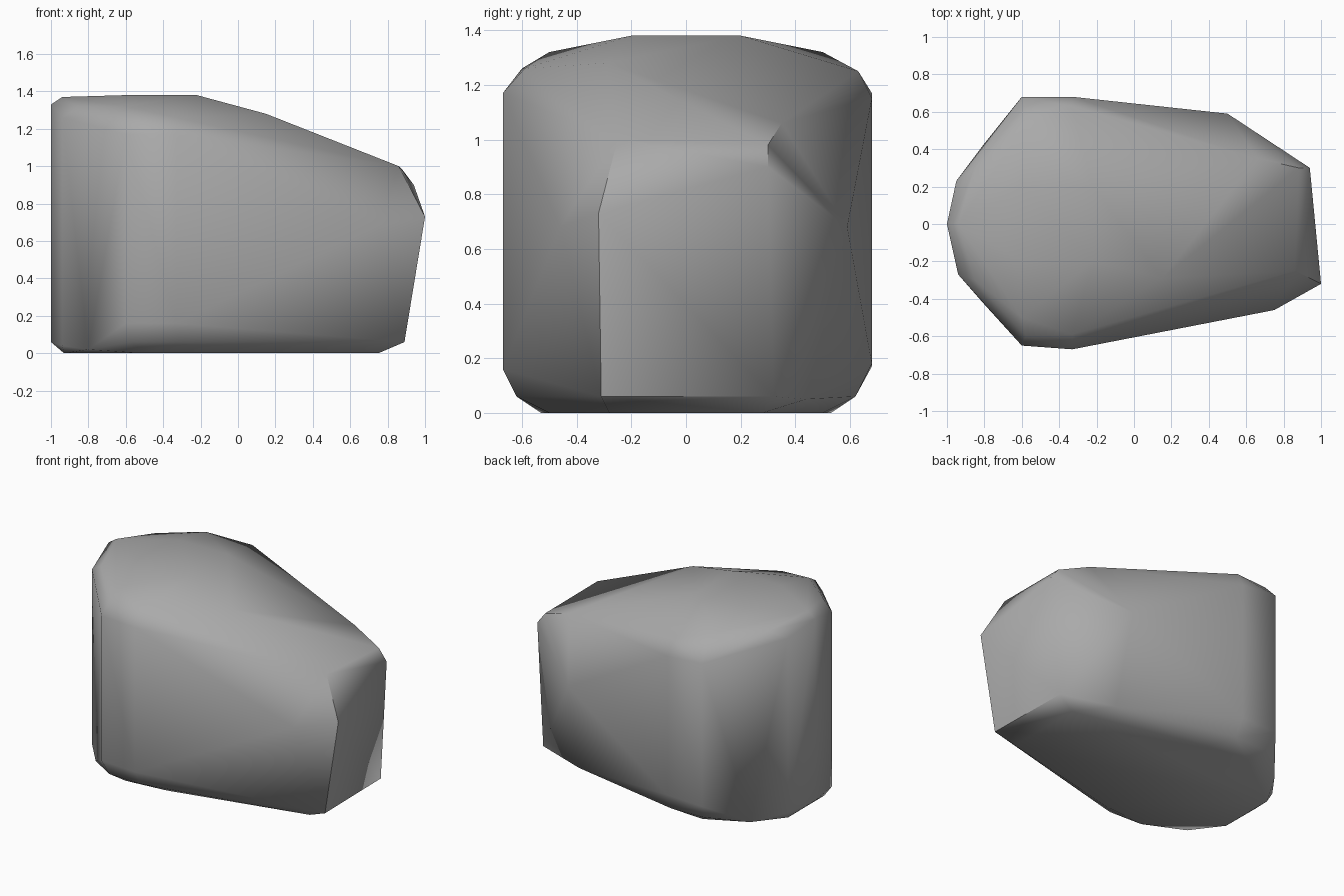
import bpy
import bmesh
import math

default_cube = bpy.data.objects.get("Cube")
if default_cube:
    bpy.data.objects.remove(default_cube, do_unlink=True)


def make_material(name, rgb):
    material = bpy.data.materials.new(name)
    material.use_nodes = True
    colour = (*rgb, 1.0)
    material.diffuse_color = colour
    material.node_tree.nodes["Principled BSDF"].inputs["Base Color"].default_value = colour
    return material


def mirrored(points):
    """Return the points together with their front-to-back reflections."""
    return points + [(x, -y, z) for x, y, z in points]


def upright(points):
    """Turn plan points with a low and a high level into vertical edges."""
    return [(x, y, level) for x, y, low, high in points for level in (low, high)]


# Flat underside and the worn lower rim, alike at the front and the back
underside = mirrored([
    (.75, .28, 0), (-.2, .5, 0), (-.5, .53, 0), (-.93, .2, 0),
    (-.32, .62, .06), (-.57, .61, .06), (-.8, .43, .02),
])

# Upright edges of the rounded left end and the broad flanks
flanks = upright([
    (-1, 0, .06, 1.33),
    (-.94, -.27, .04, 1.26), (-.95, .23, .05, 1.27),
    (-.6, -.65, .16, 1.17), (-.6, .68, .17, 1.17),
    (-.33, -.67, .16, 1.17), (-.33, .68, .18, 1.15),
])

# Split right end and the chipped corners beside it
right_end = [
    (.89, -.31, .06), (.88, .32, .06), (1, -.32, .73),
    (.86, -.25, 1), (.88, .3, .98), (.94, .3, .9),
    (.75, -.46, .68), (.5, .59, .68), (.52, .44, .05),
]

# Sloping crown with a worn upper rim
crown = mirrored([
    (-.58, .6, 1.26), (-.85, .3, 1.32), (-.6, .2, 1.38), (-.22, .2, 1.38),
    (-.6, .5, 1.32),
]) + [
    (-.33, -.59, 1.26), (-.33, .63, 1.25), (.15, -.29, 1.28),
    (.66, .35, 1.06), (-.94, 0, 1.37),
]

# Wrap the corners in one convex stone
bm = bmesh.new()
for corner in underside + flanks + right_end + crown:
    bm.verts.new(corner)
bmesh.ops.convex_hull(bm, input=list(bm.verts))
loose = [v for v in bm.verts if not v.link_faces]
bmesh.ops.delete(bm, geom=loose, context="VERTS")
bmesh.ops.recalc_face_normals(bm, faces=list(bm.faces))

mesh = bpy.data.meshes.new("rock")
bm.to_mesh(mesh)
bm.free()
rock = bpy.data.objects.new("rock", mesh)
bpy.context.collection.objects.link(rock)
mesh.materials.append(make_material("stone grey", (.4, .4, .4)))

# Soft shading over the worn edges, crisp breaks at the split end
bpy.ops.object.select_all(action="DESELECT")
rock.select_set(True)
bpy.context.view_layer.objects.active = rock
bpy.ops.object.shade_smooth_by_angle(angle=math.radians(50))
